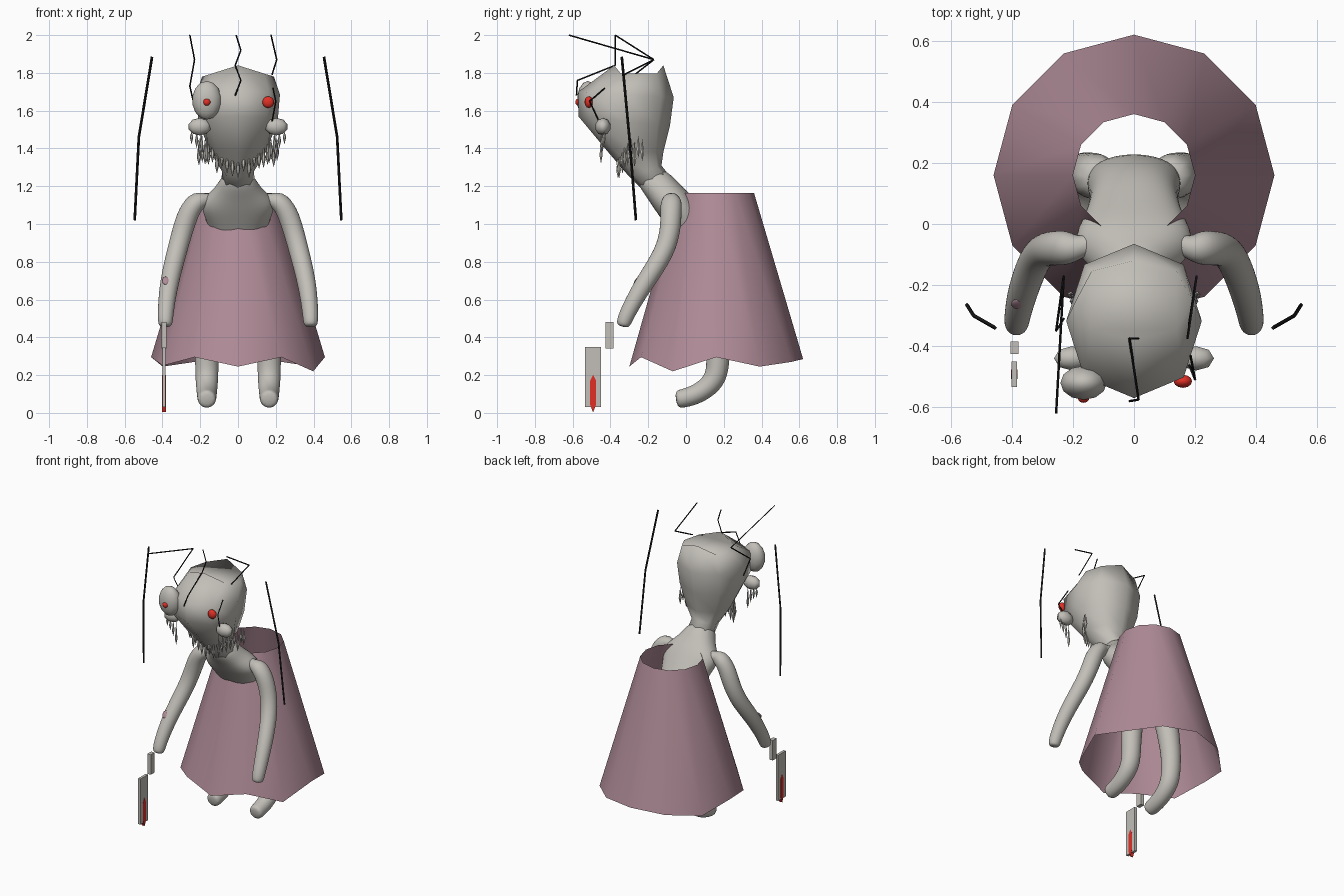
import bpy, bmesh, math
from mathutils import Vector

cube = bpy.data.objects.get("Cube")
if cube:
    bpy.data.objects.remove(cube)


def material(name, rgb):
    m = bpy.data.materials.new(name)
    m.use_nodes = True
    m.diffuse_color = (*rgb, 1)
    m.node_tree.nodes["Principled BSDF"].inputs["Base Color"].default_value = (*rgb, 1)
    return m


SKIN = material("pale grey", (0.54, 0.52, 0.48))
PINK = material("dusty pink", (0.43, 0.26, 0.31))
RED = material("red", (0.75, 0.03, 0.02))
BLACK = material("black", (0.01, 0.01, 0.01))


def finish(bm, name, mat, smooth=True, subdivide=0):
    bmesh.ops.recalc_face_normals(bm, faces=bm.faces)
    mesh = bpy.data.meshes.new(name)
    bm.to_mesh(mesh)
    bm.free()
    mesh.materials.append(mat)
    for p in mesh.polygons:
        p.use_smooth = smooth
    ob = bpy.data.objects.new(name, mesh)
    bpy.context.collection.objects.link(ob)
    if subdivide:
        mod = ob.modifiers.new("round", "SUBSURF")
        mod.levels = mod.render_levels = subdivide
    return ob


def bridge(bm, rings, cap=True):
    rows = [[bm.verts.new(co) for co in ring] for ring in rings]
    n = len(rows[0])
    for a, b in zip(rows, rows[1:]):
        for i in range(n):
            j = (i + 1) % n
            bm.faces.new((a[i], a[j], b[j], b[i]))
    if cap:
        bm.faces.new(rows[0])
        bm.faces.new(rows[-1])


def circle(centre, tangent, radius, sides):
    """Ring of points around a path point."""
    t = Vector(tangent).normalized()
    ref = Vector((0, 1, 0)) if abs(t.y) < 0.9 else Vector((0, 0, 1))
    u = t.cross(ref).normalized()
    v = t.cross(u)
    return [Vector(centre) + radius * (math.cos(a) * u + math.sin(a) * v)
            for a in (math.tau * i / sides for i in range(sides))]


def limb(name, path, side):
    """Rounded tube along (x, y, z, radius) points."""
    pts = [Vector((p[0] * side, p[1], p[2])) for p in path]
    rings = []
    for i, p in enumerate(pts):
        t = pts[min(i + 1, len(pts) - 1)] - pts[max(i - 1, 0)]
        ring = []
        u = Vector((1, 0, 0))
        u = (u - t.normalized() * u.dot(t.normalized())).normalized()
        v = t.normalized().cross(u)
        for k in range(10):
            a = math.tau * k / 10
            ring.append(p + path[i][3] * 1.06 * (math.cos(a) * u + math.sin(a) * v))
        rings.append(ring)
    bm = bmesh.new()
    bridge(bm, rings)
    return finish(bm, name, SKIN, subdivide=2)


def wire(name, pts, r):
    bm = bmesh.new()
    for a, b in zip(pts, pts[1:]):
        a, b = Vector(a), Vector(b)
        bridge(bm, [circle(a, b - a, r, 4), circle(b, b - a, r, 4)])
    return finish(bm, name, BLACK, False)


def slanted_ring(front, back, rx, drop, sides, power):
    """Oval ring through a front and a back (y, z) point."""
    ring = []
    for i in range(sides):
        a = math.tau * i / sides
        s, c = math.sin(a), math.cos(a)
        s = math.copysign(abs(s) ** power, s)
        c = math.copysign(abs(c) ** power, c)
        f = (1 + c) / 2
        ring.append((rx * s, front[0] * f + back[0] * (1 - f),
                     front[1] * f + back[1] * (1 - f) - drop * abs(s)))
    return ring


def body(name, sections, sides, power, sub):
    bm = bmesh.new()
    bridge(bm, [slanted_ring(*s, sides, power) for s in sections])
    return finish(bm, name, SKIN, subdivide=sub)


def ball(name, loc, size, mat, segs=12):
    bm = bmesh.new()
    bmesh.ops.create_uvsphere(bm, u_segments=segs, v_segments=segs // 2 + 1, radius=1)
    ob = finish(bm, name, mat)
    ob.location, ob.scale = loc, size
    return ob


def box(name, loc, size, mat):
    bm = bmesh.new()
    bmesh.ops.create_cube(bm, size=1)
    ob = finish(bm, name, mat, False)
    ob.location, ob.scale = loc, size
    return ob


def spindle(bm, x, y, top, mid, low, r, sides=6, sx=1):
    """Pointed top and bottom, widest at mid."""
    rim = [bm.verts.new((x + sx * r * math.cos(math.tau * i / sides),
                         y + r * math.sin(math.tau * i / sides), mid)) for i in range(sides)]
    a, b = bm.verts.new((x, y, top)), bm.verts.new((x, y, low))
    for i in range(sides):
        j = (i + 1) % sides
        bm.faces.new((rim[i], rim[j], a))
        bm.faces.new((rim[j], rim[i], b))


# Head and neck
body("head", [((-.38, 1.84), (-.12, 1.84), .19, .06),
              ((-.57, 1.70), (-.065, 1.67), .222, 0),
              ((-.57, 1.57), (-.085, 1.52), .21, 0),
              ((-.42, 1.39), (-.12, 1.38), .15, 0),
              ((-.30, 1.25), (-.13, 1.31), .085, 0),
              ((-.17, 1.12), (-.06, 1.22), .09, 0)], 8, .9, 0)

# Torso leaning back into the skirt
body("torso", [((-.29, 1.25), (-.12, 1.31), .08, 0),
               ((-.21, 1.14), (-.04, 1.22), .12, 0),
               ((-.16, 1.06), (.02, 1.17), .22, 0),
               ((-.10, .98), (.10, 1.06), .17, 0),
               ((-.02, .86), (.21, .92), .14, 0),
               ((.04, .70), (.24, .72), .17, 0),
               ((.08, .64), (.22, .64), .13, 0)], 12, .9, 2)

# Limbs
ARM = [(.10, -.06, 1.12, .07), (.20, -.075, 1.14, .06), (.255, -.08, 1.08, .057),
       (.29, -.08, .98, .055), (.325, -.11, .85, .053), (.365, -.22, .69, .05),
       (.382, -.30, .55, .043), (.385, -.33, .48, .04), (.385, -.335, .455, .03)]
LEG = [(.11, .15, .75, .08), (.14, .16, .58, .075), (.165, .17, .40, .065),
       (.165, .17, .26, .062), (.165, .155, .17, .06), (.165, .07, .10, .053),
       (.165, -.02, .075, .05), (.165, -.055, .07, .045)]
for side, word in ((1, "left"), (-1, "right")):
    limb(word + "_arm", ARM, side)
    limb(word + "_leg", LEG, side)
    # Cheek growth and the long floating rod beside the head
    ball(word + "_cheek", (side * .203, -.44, 1.515), (.062, .042, .046), SKIN, 8)
    wire(word + "_rod", [(side * .455, -.34, 1.885), (side * .525, -.30, 1.46),
                         (side * .547, -.265, 1.02)], .007)

patch = ball("arm_patch", (-.383, -.262, .70), (.02, .008, .026), PINK, 8)
patch.rotation_euler = (-.6, 0, 0)

# Skirt with a ragged hem, listed from the left side round to the back
HEM = [.295, .245, .27, .285, .27, .245, .295, .25, .295, .245, .295, .22]
bm = bmesh.new()
rings = []
for r, heights in ((.2, [1.165] * 12), (.46, HEM)):
    rings.append([(r * math.cos(math.tau * i / 12), .16 + r * math.sin(math.tau * i / 12), z)
                  for i, z in enumerate(heights)])
bridge(bm, rings, cap=False)
finish(bm, "skirt", PINK)

# Eyes
bulge = ball("bulging_eye", (-.165, -.52, 1.655), (.078, .057, .102), SKIN)
ball("right_pupil", (-.165, -.568, 1.645), (.02, .018, .02), RED)
ball("left_eye", (.16, -.515, 1.645), (.031, .022, .031), RED)

# Hanging teeth along the jaw and under the cheeks
bm = bmesh.new()
for i in range(21):
    t = (i / 10 - 1) * 1.4
    x, y = .21 * math.sin(t), -.36 + .155 * (1 - math.cos(t))
    top = 1.36 + .45 * abs(x) + .02 * (i % 2)
    low = top - .12 - .025 * (i % 3 == 0)
    spindle(bm, x, y, top, low + .045, low, .011)
for side in (1, -1):
    for k in range(4):
        x = side * (.165 + .027 * k)
        low = (1.32, 1.37, 1.40, 1.42)[k]
        spindle(bm, x, -.45 + .006 * k, 1.49, low + .04, low, .009)
finish(bm, "teeth", SKIN, False)

# Jagged hairs
wire("right_hair", [(-.255, -.62, 2), (-.23, -.17, 1.87), (-.255, -.35, 1.73),
                    (-.23, -.31, 1.62)], .004)
wire("middle_hair", [(-.01, -.375, 2), (.015, -.375, 1.92), (-.015, -.375, 1.84),
                     (.015, -.575, 1.76), (-.015, -.58, 1.68)], .004)
wire("left_hair", [(.175, -.375, 2), (.205, -.17, 1.87), (.18, -.33, 1.79)], .004)
wire("brow_hair", [(.185, -.43, 1.72), (.2, -.51, 1.65), (.18, -.46, 1.54)], .004)

# Cleaver with a red drip, and the drip under the body
box("cleaver_handle", (-.392, -.405, .41), (.026, .042, .14), SKIN)
box("cleaver_blade", (-.392, -.492, .19), (.018, .085, .32), SKIN)
bm = bmesh.new()
rings = [[(-.392 + sx * .011, -.492 + sy * w, z) for sx, sy in ((-1, -1), (1, -1), (1, 1), (-1, 1))]
         for w, z in ((.001, .005), (.016, .045), (.016, .17), (.001, .2))]
bridge(bm, rings)
finish(bm, "cleaver_drip", RED, False)
bm = bmesh.new()
spindle(bm, 0, .14, .85, .68, .6, .03)
finish(bm, "body_drip", RED, False)
